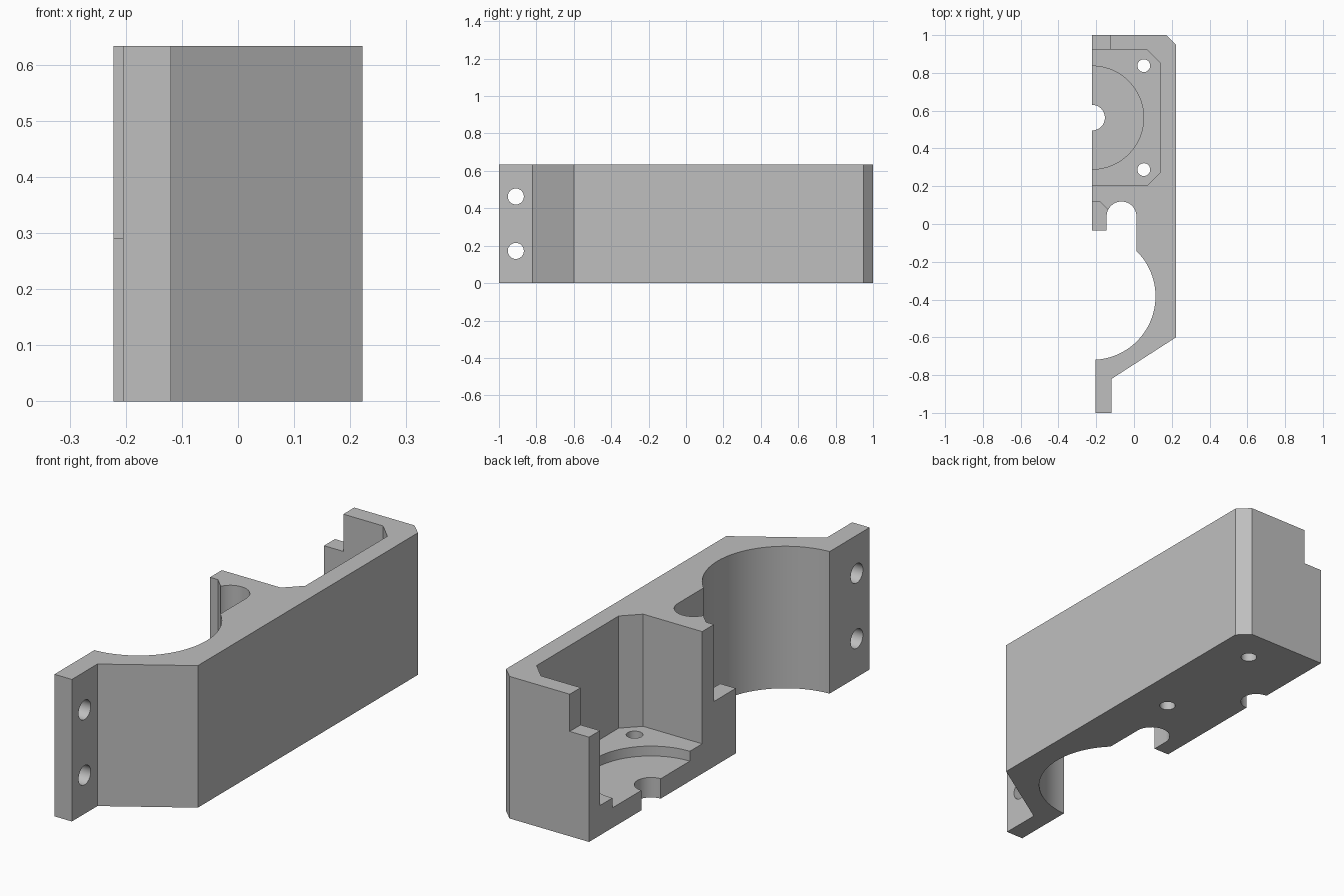
import bpy, bmesh, math
from mathutils import Matrix

if "Cube" in bpy.data.objects:
    bpy.data.objects.remove(bpy.data.objects["Cube"], do_unlink=True)

HEIGHT = 0.633
OPEN_X = -0.222      # open side of the bracket
FLOOR, RECESS, LEDGE, NOTCH = 0.133, 0.089, 0.29, 0.467
POCKET_Y = 0.563     # centre of the pocket

grey = bpy.data.materials.new("plain grey")
grey.use_nodes = True
colour = (0.52, 0.52, 0.52, 1)
grey.diffuse_color = colour
grey.node_tree.nodes["Principled BSDF"].inputs["Base Color"].default_value = colour


def arc(cx, cy, r, start, end, n):
    angles = [math.radians(start + (end - start) * i / n) for i in range(n + 1)]
    return [(cx + r * math.cos(a), cy + r * math.sin(a)) for a in angles]


def prism(name, outline, z0, z1):
    bm = bmesh.new()
    base = bm.faces.new([bm.verts.new((x, y, z0)) for x, y in outline])
    top = bmesh.ops.extrude_face_region(bm, geom=[base])["geom"]
    bmesh.ops.translate(bm, vec=(0, 0, z1 - z0),
                        verts=[v for v in top if isinstance(v, bmesh.types.BMVert)])
    bmesh.ops.recalc_face_normals(bm, faces=bm.faces)
    mesh = bpy.data.meshes.new(name)
    bm.to_mesh(mesh)
    bm.free()
    mesh.materials.append(grey)
    obj = bpy.data.objects.new(name, mesh)
    bpy.context.collection.objects.link(obj)
    return obj


def cylinder(name, x, y, r, z0, z1, n=32):
    return prism(name, arc(x, y, r, 0, 360, n)[:-1], z0, z1)


# Body outline: clamp tab, sloped shoulder, back, stub, small arch, large bore
body = prism("bracket_body", [
    (-0.205, -1), (-0.119, -1), (-0.119, -0.82), (0.222, -0.6),
    (0.222, 0.95), (0.17, 1), (OPEN_X, 1), (OPEN_X, -0.034), (-0.145, -0.034),
    *arc(-0.066, 0.04, 0.079, 180, 0, 24),
    *arc(OPEN_X, -0.383, 0.336, 45.6, -87.1, 48)], 0, HEIGHT)

# Chamfered pocket with a round recess and a shaft hole in its floor
cutters = [
    prism("pocket_cutter", [
        (-0.4, 0.203), (0.069, 0.203), (0.14, 0.274), (0.14, 0.852),
        (0.069, 0.923), (-0.4, 0.923)], FLOOR, 1),
    cylinder("recess_cutter", OPEN_X, POCKET_Y, 0.273, RECESS, 0.3, 96),
    cylinder("shaft_cutter", OPEN_X, POCKET_Y, 0.068, -0.2, 0.3)]

# Screw holes through the pocket floor
for side in (-1, 1):
    cutters.append(cylinder("screw_cutter", 0.052, POCKET_Y + side * 0.275, 0.034, -0.2, 0.3, 24))

# Lowered stub beside the arch, and notch in the end wall
cutters.append(prism("stub_cutter", [
    (-0.4, -0.1), (-0.1, -0.1), (-0.1, 0.037), (-0.183, 0.12), (-0.4, 0.12)], LEDGE, 1))
cutters.append(prism("notch_cutter", [
    (-0.4, 0.85), (-0.127, 0.85), (-0.127, 1.2), (-0.4, 1.2)], NOTCH, 1))

# Sideways bolt holes through the clamp tab
for z in (0.172, 0.463):
    bolt = cylinder("bolt_cutter", 0, 0, 0.043, -0.1, 0.1)
    bolt.data.transform(Matrix.Translation((-0.16, -0.91, z)) @ Matrix.Rotation(math.pi / 2, 4, 'Y'))
    cutters.append(bolt)

bpy.ops.object.select_all(action='DESELECT')
body.select_set(True)
bpy.context.view_layer.objects.active = body
for cutter in cutters:
    cutter.hide_render = True
    cut = body.modifiers.new(cutter.name, 'BOOLEAN')
    cut.operation = 'DIFFERENCE'
    cut.solver = 'EXACT'
    cut.object = cutter
    bpy.ops.object.modifier_apply(modifier=cut.name)
for cutter in cutters:
    bpy.data.objects.remove(cutter, do_unlink=True)

bpy.ops.object.shade_smooth_by_angle(angle=math.radians(25))
